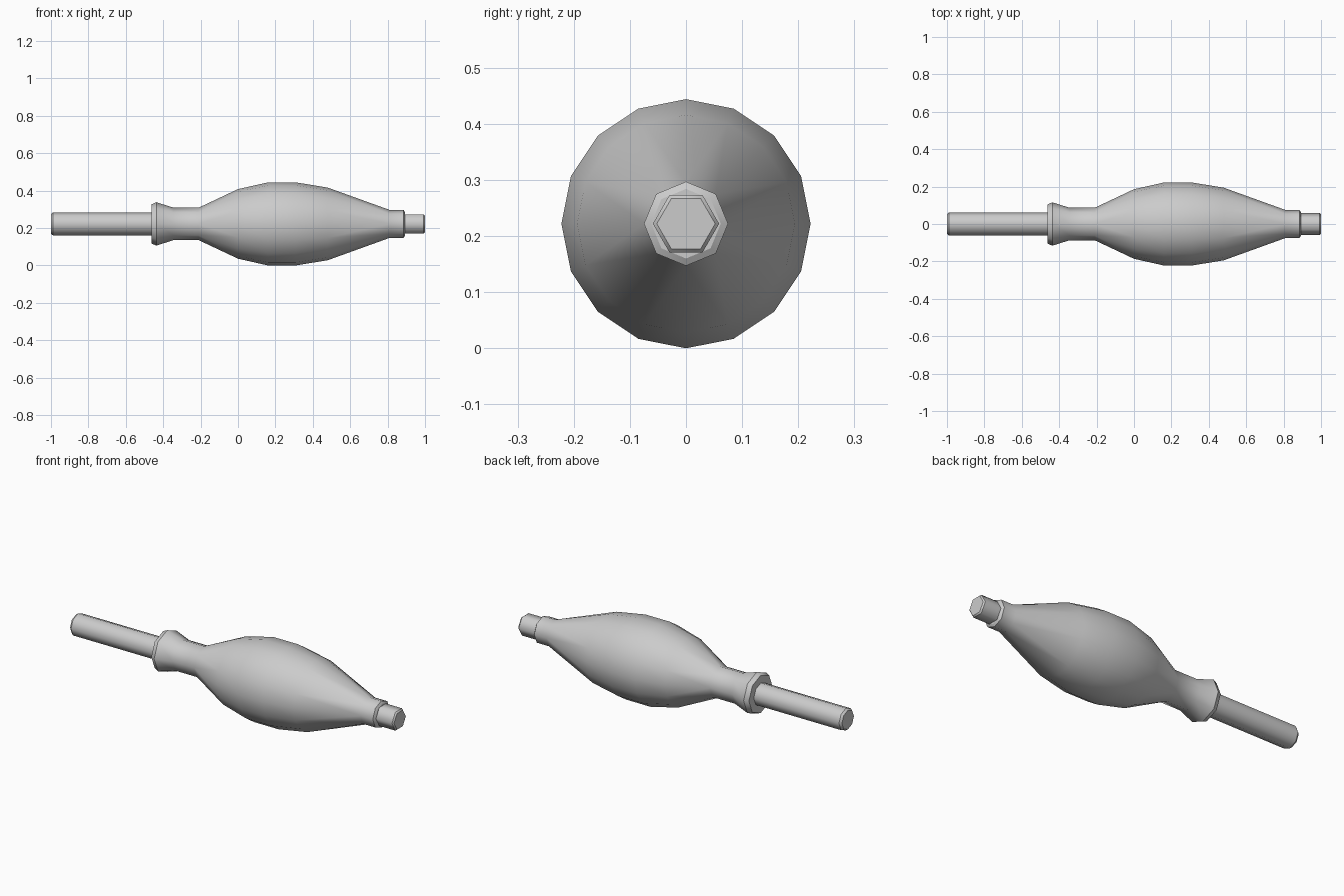
import bpy, bmesh, math

if "Cube" in bpy.data.objects:
    bpy.data.objects.remove(bpy.data.objects["Cube"])

AXIS_Z = 0.222


def turned_part(name, rings):
    """Lathe a part along x. Each ring: (x, radius, sides, sharp, start_angle)."""
    bm = bmesh.new()
    loops = []
    for x, r, n, sharp, start in rings:
        loops.append([bm.verts.new((x,
                                    r * math.cos(start + 2 * math.pi * i / n),
                                    AXIS_Z + r * math.sin(start + 2 * math.pi * i / n)))
                      for i in range(n)])
    for a, b in zip(loops, loops[1:]):
        if len(a) == len(b):
            n = len(a)
            for i in range(n):
                j = (i + 1) % n
                bm.faces.new((a[i], a[j], b[j], b[i]))
        else:
            # fan between a ring and one with twice the sides
            few, many = (a, b) if len(a) < len(b) else (b, a)
            n, m = len(few), len(many)
            for i in range(n):
                j = (i + 1) % n
                p, q, s = many[2 * i], many[2 * i + 1], many[(2 * i + 2) % m]
                bm.faces.new((few[i], q, p))
                bm.faces.new((few[i], few[j], q))
                bm.faces.new((few[j], s, q))
    bm.faces.new(loops[0])
    bm.faces.new(loops[-1])
    bmesh.ops.recalc_face_normals(bm, faces=bm.faces[:])
    for f in bm.faces:
        f.smooth = True
    for loop, ring in zip(loops, rings):
        if ring[3]:
            for i, v in enumerate(loop):
                e = bm.edges.get((v, loop[(i + 1) % len(loop)]))
                if e:
                    e.smooth = False
    mesh = bpy.data.meshes.new(name)
    bm.to_mesh(mesh)
    bm.free()
    obj = bpy.data.objects.new(name, mesh)
    bpy.context.collection.objects.link(obj)
    return obj


# round shaft at the back
turned_part("shaft", [
    (-1.0, 0.053, 8, True, 0),
    (-0.988, 0.062, 8, True, 0),
    (-0.44, 0.062, 8, True, 0),
])

# flange, neck, bulged body and front collar in one turned piece
turned_part("body", [
    (-0.462, 0.105, 8, True, 0),
    (-0.437, 0.116, 8, True, 0),
    (-0.345, 0.087, 8, False, 0),
    (-0.21, 0.087, 8, False, 0),
    (0.0, 0.186, 16, False, 0),
    (0.16, 0.222, 16, False, 0),
    (0.31, 0.222, 16, False, 0),
    (0.48, 0.194, 16, False, 0),
    (0.81, 0.075, 8, False, 0),
    (0.885, 0.075, 8, True, 0),
    (0.893, 0.062, 8, True, 0),
])

# hexagonal tip
turned_part("tip", [
    (0.87, 0.059, 6, True, 0),
    (0.992, 0.059, 6, True, 0),
    (1.0, 0.052, 6, True, 0),
])
